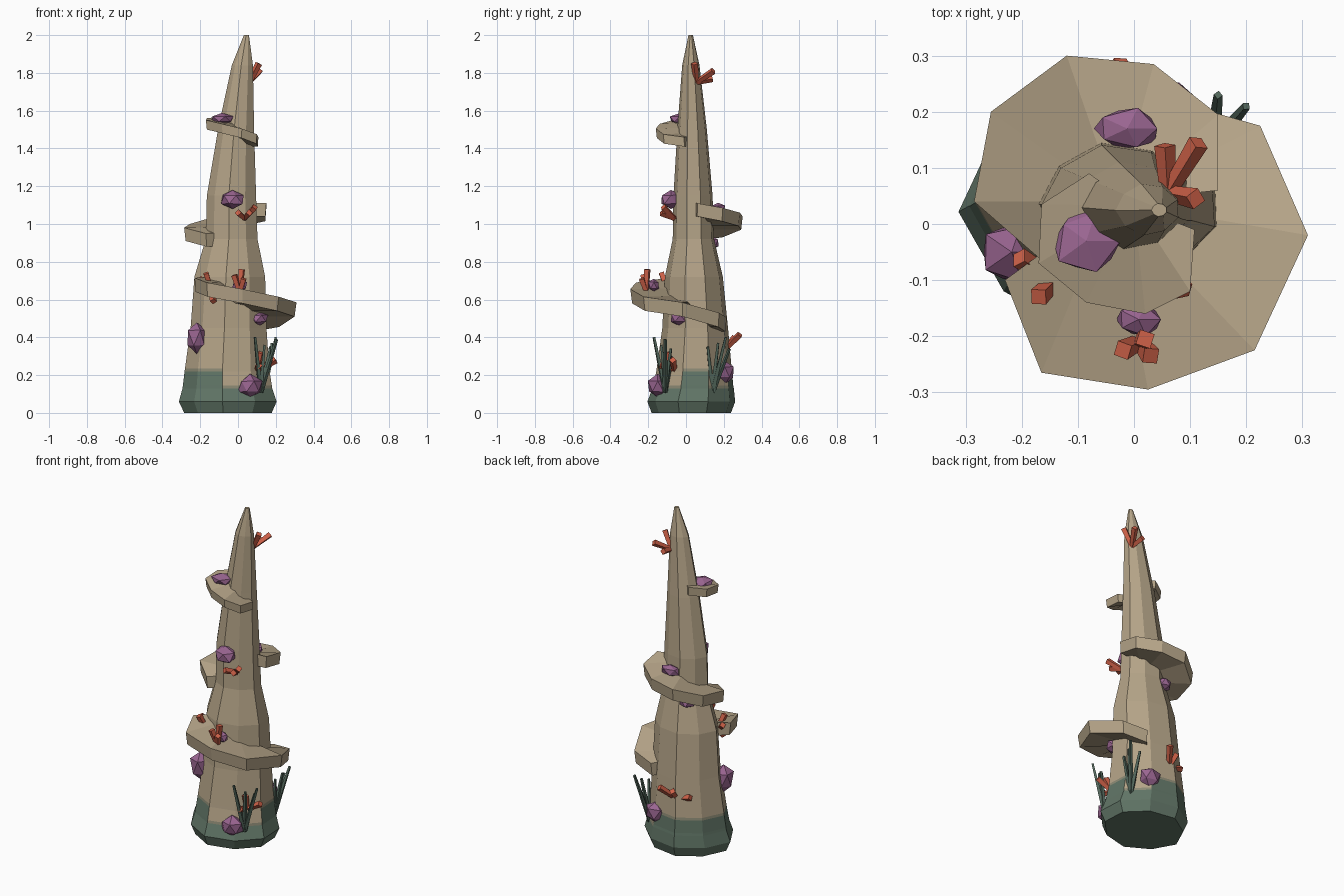
import bpy, bmesh, math, random
from mathutils import Vector, Matrix

random.seed(4)
cube = bpy.data.objects.get("Cube")
if cube:
    bpy.data.objects.remove(cube)


def material(name, rgb):
    m = bpy.data.materials.new(name)
    m.use_nodes = True
    m.diffuse_color = (*rgb, 1)
    m.node_tree.nodes["Principled BSDF"].inputs["Base Color"].default_value = (*rgb, 1)
    return m


stone = material("sandy stone", (0.46, 0.37, 0.245))
moss = material("moss green", (0.12, 0.18, 0.135))
lichen = material("olive lichen", (0.27, 0.26, 0.18))
violet = material("violet crystal", (0.32, 0.13, 0.28))
coral = material("coral red", (0.62, 0.12, 0.065))
weed = material("seaweed green", (0.085, 0.135, 0.105))


def finish(bm, name, *mats):
    bmesh.ops.recalc_face_normals(bm, faces=bm.faces)
    mesh = bpy.data.meshes.new(name)
    bm.to_mesh(mesh)
    bm.free()
    for m in mats:
        mesh.materials.append(m)
    ob = bpy.data.objects.new(name, mesh)
    bpy.context.collection.objects.link(ob)


def loft(bm, rings):
    """Skin rings of points, cap both ends, return side faces by row and the caps."""
    loops = [[bm.verts.new(p) for p in ring] for ring in rings]
    n = len(loops[0])
    rows = [[bm.faces.new((a[i], a[(i + 1) % n], b[(i + 1) % n], b[i])) for i in range(n)]
            for a, b in zip(loops, loops[1:])]
    caps = [bm.faces.new(loops[0]), bm.faces.new(loops[-1])]
    return rows, caps


# Leaning nine-sided spire: height, centre x, centre y, radius x, radius y
SPIRE = [(0, -.045, .03, .24, .215), (.06, -.045, .03, .268, .238),
         (.13, -.048, .04, .246, .22), (.145, -.048, .04, .244, .217),
         (.22, -.05, .045, .233, .205), (.235, -.05, .045, .231, .203),
         (.45, -.043, .05, .208, .178), (.72, -.037, .043, .194, .157),
         (.92, -.029, .04, .142, .112), (1.15, -.03, .038, .135, .106),
         (1.5, -.007, .033, .099, .08), (1.84, .025, .026, .058, .047),
         (2, .045, .025, .014, .012)]
SIDES = 9
rings = []
for z, cx, cy, rx, ry in SPIRE:
    ring = []
    for i in range(SIDES):
        a = math.radians(-98 + 360 * i / SIDES)
        k = 1 - .06 * math.sin(2 * a) ** 2
        ring.append((cx + k * rx * math.cos(a), cy + k * ry * math.sin(a), z))
    rings.append(ring)
bm = bmesh.new()
rows, caps = loft(bm, rings)
# Moss covers the foot and climbs higher on some sides, with a lichen strip on top
caps[0].material_index = 1
for r, row in enumerate(rows):
    for i, f in enumerate(row):
        top = 2 if i in (0, 1, 3) else 4
        f.material_index = 1 if r < top else 2 if r == top else 0
finish(bm, "spire", stone, moss, lichen)


# Spiral ledges: rim points rising round the spire
def ledge(name, rim, centre, thick):
    c = Vector(centre)
    sections = []
    for x, y, z in rim:
        flat = Vector((x, y))
        inner = c.lerp(flat, .3)
        low = c.lerp(flat, .97)
        sections.append([(inner.x, inner.y, z + .005), (x, y, z),
                         (low.x, low.y, z - thick), (inner.x, inner.y, z - thick)])
    bm = bmesh.new()
    loft(bm, sections)
    finish(bm, name, stone)


ledge("lower_ledge", [(.085, .215, .505), (.225, .175, .53), (.31, -.02, .585),
                      (.215, -.225, .615), (.025, -.295, .655), (-.165, -.265, .69),
                      (-.23, -.1, .715)], (-.04, .04), .075)
ledge("middle_ledge", [(-.17, -.06, .95), (-.285, .04, .98), (-.255, .2, 1.0),
                       (-.12, .3, 1.04), (.035, .285, 1.06), (.15, .195, 1.085),
                       (.15, .06, 1.11)], (-.03, .04), .07)
ledge("upper_ledge", [(.108, -.01, 1.46), (.1, -.12, 1.475), (.02, -.16, 1.505),
                      (-.085, -.14, 1.53), (-.17, -.07, 1.55), (-.165, .035, 1.56),
                      (-.08, .09, 1.57)], (0, .033), .05)


# Faceted crystals: position and half sizes
GEMS = [((-.218, -.05, .395), (.058, .055, .085)), ((.065, -.15, .14), (.066, .055, .06)),
        ((.06, .205, .215), (.065, .05, .06)), ((.11, -.03, .5), (.05, .052, .036)),
        ((.008, -.17, .675), (.042, .03, .036)), ((-.028, -.08, 1.13), (.066, .06, .05)),
        ((-.085, -.03, 1.555), (.06, .06, .03)), ((-.012, .17, 1.08), (.06, .038, .035)),
        ((-.1, .13, .9), (.05, .05, .042))]
for place, size in GEMS:
    bm = bmesh.new()
    bmesh.ops.create_icosphere(bm, subdivisions=1, radius=1)
    for v in bm.verts:
        v.co *= random.uniform(.92, 1.15)
    bmesh.ops.transform(bm, verts=bm.verts,
                        matrix=Matrix.Translation(place) @ Matrix.Diagonal((*size, 1)))
    finish(bm, "crystal", violet)


# Branching tufts: straight prisms fanning out from one root
def tuft(name, root, tips, r0, r1, sides, mat):
    root = Vector(root)
    bm = bmesh.new()
    for tip in tips:
        tip = Vector(tip)
        d = tip - root
        turn = d.to_track_quat('Z', 'Y').to_matrix().to_4x4()
        bmesh.ops.create_cone(bm, cap_ends=True, segments=sides, radius1=r0, radius2=r1,
                              depth=d.length,
                              matrix=Matrix.Translation((root + tip) / 2) @ turn)
    finish(bm, name, mat)


CORALS = [((.06, .055, 1.75), [(.115, .145, 1.81), (.055, .14, 1.77), (.11, .045, 1.85)]),
          ((.035, -.06, 1.03), [(.09, -.12, 1.09), (0, -.13, 1.06), (.06, -.13, 1.06)]),
          ((.01, -.21, .64), [(.02, -.205, .76), (-.02, -.225, .73), (.03, -.235, .71)]),
          ((-.14, -.1, .65), [(-.17, -.13, .74), (-.205, -.06, .71), (-.08, -.185, .63),
                              (-.13, -.17, .59)]),
          ((.1, -.06, .22), [(.2, -.07, .28), (.12, -.1, .32), (.11, -.14, .25)]),
          ((-.08, .2, .33), [(-.02, .285, .415), (-.09, .26, .4), (-.17, .2, .36)])]
for root, tips in CORALS:
    tuft("coral", root, tips, .014, .019, 4, coral)

WEEDS = [((.12, -.11, .11), [(.09, -.17, .4), (.14, -.13, .36), (.205, -.11, .39),
                             (.17, -.08, .34), (.1, -.07, .3)]),
         ((.14, .14, .11), [(.2, .21, .4), (.15, .23, .34), (.17, .115, .35),
                            (.18, .17, .37)])]
for root, tips in WEEDS:
    tuft("seaweed", root, tips, .015, .008, 4, weed)
